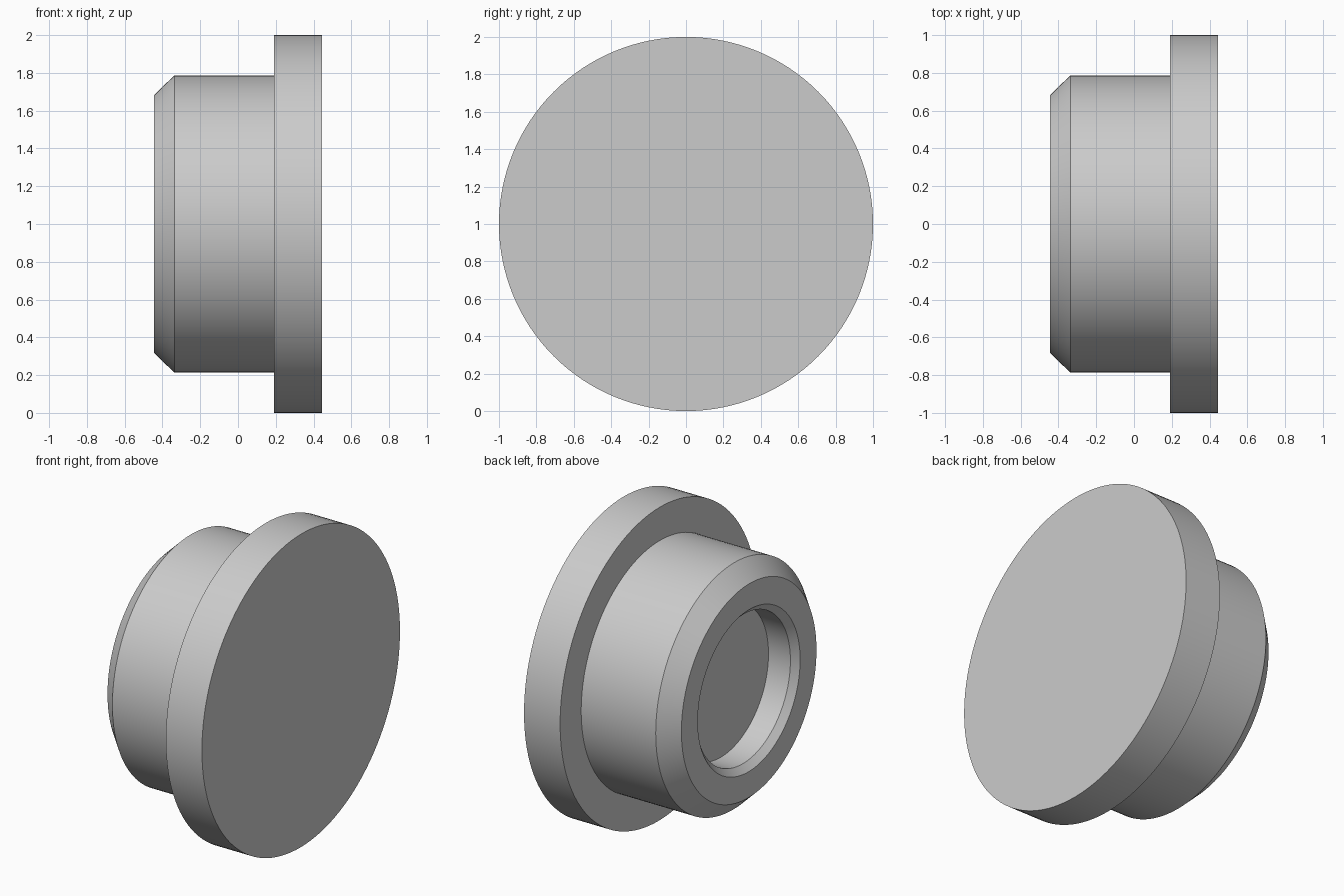
import bpy, bmesh, math
from mathutils import Vector

cube = bpy.data.objects.get("Cube")
if cube:
    bpy.data.objects.remove(cube, do_unlink=True)

SEGMENTS = 128

# Single plain grey
grey = bpy.data.materials.new("plain grey")
grey.use_nodes = True
colour = (0.6, 0.6, 0.6, 1)
grey.diffuse_color = colour
grey.node_tree.nodes["Principled BSDF"].inputs["Base Color"].default_value = colour

# Turned profile as (x, radius): flange, body, chamfered nose, blind recess
profile = [
    (0.445, 0), (0.445, 1), (0.19, 1),
    (0.19, 0.787), (-0.337, 0.787), (-0.445, 0.682),
    (-0.445, 0.517), (-0.405, 0.476), (-0.25, 0.476), (-0.25, 0),
]


def lathe(name, points, material):
    """Revolve a profile about the x axis."""
    bm = bmesh.new()
    verts = [bm.verts.new((x, 0, r)) for x, r in points]
    edges = [bm.edges.new(pair) for pair in zip(verts, verts[1:])]
    bmesh.ops.spin(bm, geom=verts + edges, cent=Vector(), axis=(1, 0, 0),
                   angle=math.tau, steps=SEGMENTS, use_duplicate=False)
    bmesh.ops.remove_doubles(bm, verts=bm.verts, dist=1e-4)
    bmesh.ops.recalc_face_normals(bm, faces=bm.faces)
    mesh = bpy.data.meshes.new(name)
    bm.to_mesh(mesh)
    bm.free()
    mesh.materials.append(material)
    obj = bpy.data.objects.new(name, mesh)
    bpy.context.collection.objects.link(obj)
    return obj


plug = lathe("flanged_plug", profile, grey)
plug.location.z = 1

# Smooth round walls with crisp rims
bpy.ops.object.select_all(action="DESELECT")
plug.select_set(True)
bpy.context.view_layer.objects.active = plug
bpy.ops.object.shade_smooth_by_angle(angle=math.radians(30))
